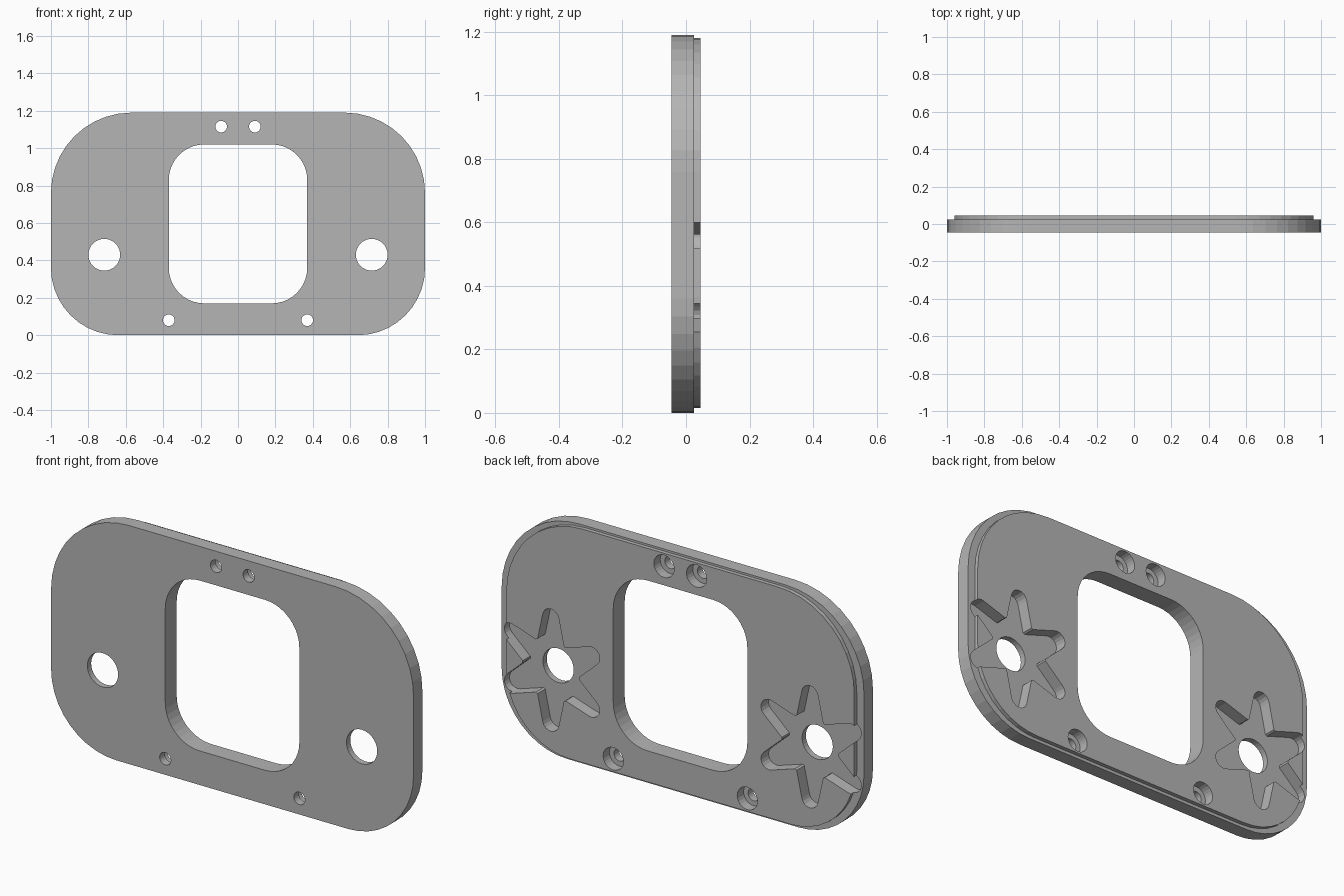
import bpy, bmesh
from math import sin, cos, pi, radians
from mathutils import Vector

if "Cube" in bpy.data.objects:
    bpy.data.objects.remove(bpy.data.objects["Cube"], do_unlink=True)

grey = bpy.data.materials.new("plain grey")
grey.use_nodes = True
grey.diffuse_color = (0.46, 0.46, 0.46, 1)
grey.node_tree.nodes["Principled BSDF"].inputs["Base Color"].default_value = (0.46, 0.46, 0.46, 1)

FRONT, LEDGE, BACK = -0.045, 0.025, 0.045
POCKET = -0.015      # floor of the star pockets
BORE = -0.005        # floor of the screw counterbores


def arc(cx, cz, r, start, end, steps):
    angles = [start + (end - start) * i / steps for i in range(steps + 1)]
    return [(cx + r * cos(radians(a)), cz + r * sin(radians(a))) for a in angles]


def rounded_rect(half, z0, z1, r_bottom, r_top, steps=10):
    """Outline with separate radii for the lower and upper corners."""
    right = arc(half - r_bottom, z0 + r_bottom, r_bottom, -90, 0, steps)
    right += arc(half - r_top, z1 - r_top, r_top, 0, 90, steps)
    return right + [(-x, z) for x, z in reversed(right)]


def circle(cx, cz, r, steps=32):
    return arc(cx, cz, r, 0, 360, steps)[:-1]


def star(cx, cz, reach=0.305, tip=0.045, valley=0.155):
    """Six tapered arms with round tips."""
    pts = []
    for k in range(6):
        a = 30 + 60 * k
        tx = cx + (reach - tip) * cos(radians(a))
        tz = cz + (reach - tip) * sin(radians(a))
        pts += arc(tx, tz, tip, a - 80, a + 80, 8)
        pts += arc(cx, cz, valley, a + 28, a + 32, 1)
    return pts


def slab(name, outline, y0, y1):
    """Extrude an x-z outline along y."""
    bm = bmesh.new()
    face = bm.faces.new([bm.verts.new((x, y0, z)) for x, z in outline])
    new = bmesh.ops.extrude_face_region(bm, geom=[face])["geom"]
    verts = [v for v in new if isinstance(v, bmesh.types.BMVert)]
    bmesh.ops.translate(bm, verts=verts, vec=Vector((0, y1 - y0, 0)))
    bmesh.ops.recalc_face_normals(bm, faces=bm.faces)
    mesh = bpy.data.meshes.new(name)
    bm.to_mesh(mesh)
    bm.free()
    obj = bpy.data.objects.new(name, mesh)
    bpy.context.collection.objects.link(obj)
    mesh.materials.append(grey)
    return obj


def combine(target, tool, operation):
    """Apply a boolean and discard the tool."""
    mod = target.modifiers.new("bool", "BOOLEAN")
    mod.operation = operation
    mod.solver = "EXACT"
    mod.object = tool
    bpy.context.view_layer.objects.active = target
    bpy.ops.object.modifier_apply(modifier=mod.name)
    bpy.data.objects.remove(tool, do_unlink=True)


def cut(outline, y0=FRONT - 0.1, y1=BACK + 0.1):
    combine(plate, slab("cutter", outline, y0, y1), "DIFFERENCE")


# Base plate with the slightly smaller raised back layer
plate = slab("mounting_plate", rounded_rect(1.0, 0, 1.19, 0.36, 0.43), FRONT, LEDGE)
layer = slab("raised_layer", rounded_rect(0.96, 0.015, 1.18, 0.35, 0.42), 0, BACK)
combine(plate, layer, "UNION")

# Central window
cut(rounded_rect(0.37, 0.17, 1.02, 0.19, 0.19))

for side in (-1, 1):
    # Star pocket with a round through hole
    cut(star(side * 0.715, 0.43), y0=POCKET)
    cut(circle(side * 0.715, 0.43, 0.085))
    # Counterbored screw holes
    for x, z in ((0.09, 1.115), (0.37, 0.08)):
        cut(circle(side * x, z, 0.056, 24), y0=BORE)
        cut(circle(side * x, z, 0.031, 24))

# Flat faces with crisp edges
for p in plate.data.polygons:
    p.use_smooth = False
    p.material_index = 0
